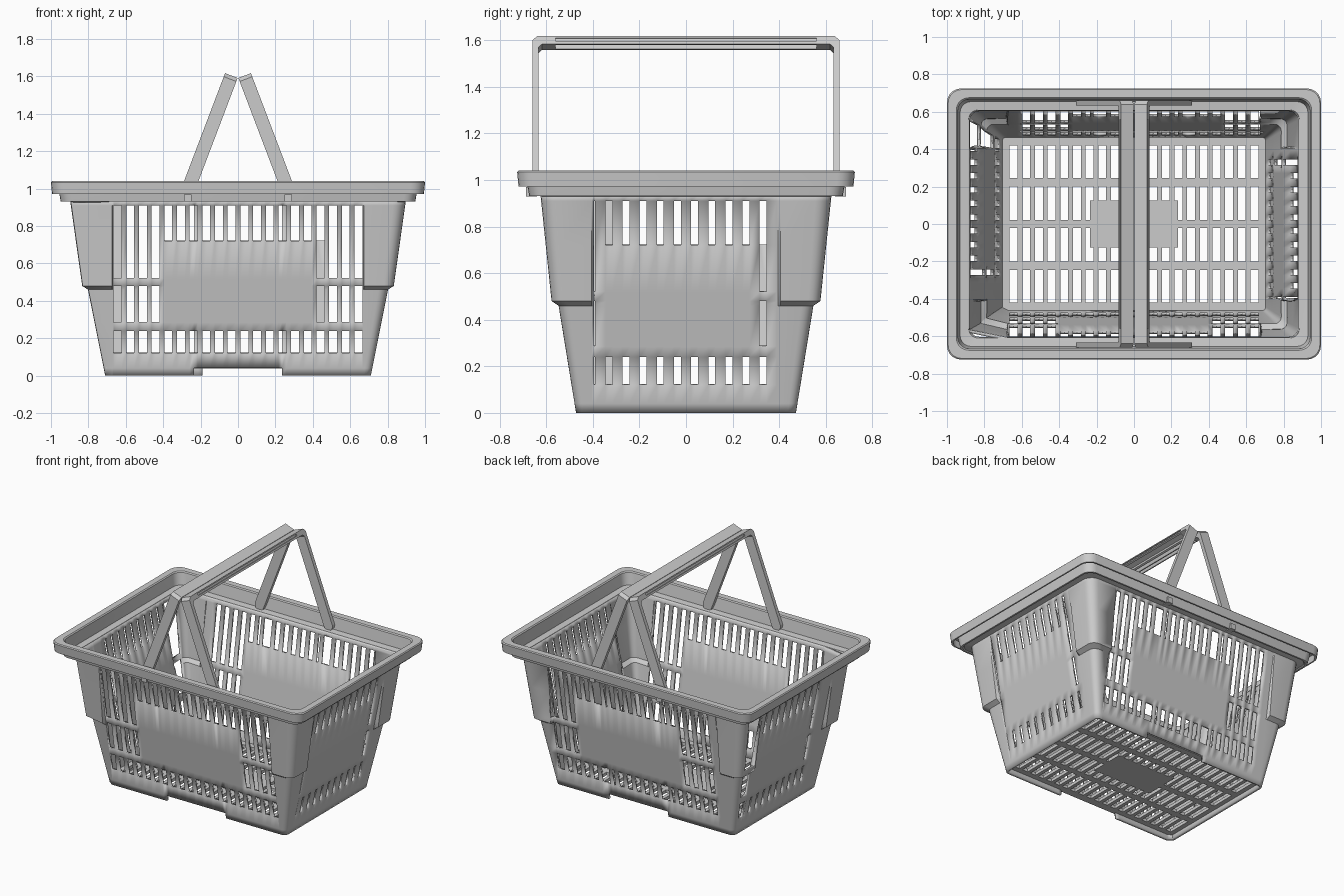
import bpy, bmesh, math
from mathutils import Matrix, Vector

if "Cube" in bpy.data.objects:
    bpy.data.objects.remove(bpy.data.objects["Cube"])

SEG = 5


def finish(name, bm, recalc=True):
    if recalc:
        bmesh.ops.recalc_face_normals(bm, faces=bm.faces)
    me = bpy.data.meshes.new(name)
    bm.to_mesh(me)
    bm.free()
    ob = bpy.data.objects.new(name, me)
    bpy.context.collection.objects.link(ob)
    return ob


def activate(ob):
    bpy.ops.object.select_all(action='DESELECT')
    ob.select_set(True)
    bpy.context.view_layer.objects.active = ob


def smooth(ob, angle=35):
    activate(ob)
    bpy.ops.object.shade_smooth_by_angle(angle=math.radians(angle))


def box(bm, lo, hi):
    size = [b - a for a, b in zip(lo, hi)]
    mid = [(a + b) / 2 for a, b in zip(lo, hi)]
    bmesh.ops.create_cube(bm, size=1, matrix=Matrix.Translation(mid) @ Matrix.Diagonal((*size, 1)))


def slots(n, half, width):
    """Intervals of n evenly spaced slots spanning -half..half."""
    pitch = (2 * half - width) / (n - 1)
    return [(-half + i * pitch, -half + i * pitch + width) for i in range(n)]


def inside(v, spans):
    return any(a < v < b for a, b in spans)


def ring(hx, hy, r, z, bulge=0, lines=((), ())):
    """Rounded rectangle, counter-clockwise; outer two lines per side carry the corner bulge."""
    pts = []
    for k in range(4):
        a, b = (hx, hy) if k % 2 == 0 else (hy, hx)
        us = lines[k % 2]
        loc = [(u, -b - (bulge if i in (0, len(us) - 1) else 0)) for i, u in enumerate(us)]
        for s in range(SEG + 1):
            t = math.pi / 2 * (s / SEG - 1)
            loc.append((a + bulge - r + r * math.cos(t), -(b + bulge - r) + r * math.sin(t)))
        c, sn = round(math.cos(k * math.pi / 2)), round(math.sin(k * math.pi / 2))
        pts += [Vector((x * c - y * sn, x * sn + y * c, z)) for x, y in loc]
    return pts


XS = slots(20, 0.665, 0.042)
YS = slots(11, 0.39, 0.044)

# Basket walls: lofted rings with slot cells left out
ux = sorted([-0.674, -0.667, 0.667, 0.674, -0.235, 0.235] + [v for s in XS for v in s])
uy = sorted([-0.405, -0.396, 0.396, 0.405] + [v for s in YS for v in s])
rows = [0, 0.04, 0.12, 0.24, 0.285, 0.46, 0.48, 0.52, 0.72, 0.91, 0.94]


def is_hole(side, u, z):
    if z < 0.04:
        return side == 0 and abs(u) < 0.235
    if not inside(u, YS if side else XS):
        return False
    if inside(z, [(0.12, 0.24), (0.72, 0.91)]):
        return True
    return inside(z, [(0.285, 0.48), (0.52, 0.72)]) and abs(u) > (0.34 if side else 0.415)


bm = bmesh.new()
grid = []
for z in rows:
    bulge = 0.027 * (0.94 - z) / 0.46 if z > 0.47 else 0
    pts = ring(0.71 + 0.2 * z, 0.472 + 0.163 * z, 0.035 + 0.035 * z, z, bulge, (ux, uy))
    grid.append([bm.verts.new(p) for p in pts])
keys = []
for k in range(4):
    us = ux if k % 2 == 0 else uy
    keys += [(k % 2, (p + q) / 2) for p, q in zip(us, us[1:])] + [(k % 2, 9)] * (SEG + 1)
n = len(keys)
for i in range(len(rows) - 1):
    for j in range(n):
        if not is_hole(*keys[j], (rows[i] + rows[i + 1]) / 2):
            m = (j + 1) % n
            bm.faces.new((grid[i][j], grid[i][m], grid[i + 1][m], grid[i + 1][j]))
bmesh.ops.delete(bm, geom=[v for v in bm.verts if not v.link_faces], context='VERTS')
walls = finish("basket_walls", bm, recalc=False)
smooth(walls)
sol = walls.modifiers.new("thickness", 'SOLIDIFY')
sol.thickness = 0.018
sol.offset = -1

# Slotted floor with a solid middle pad
fx = sorted([-0.702, 0.702, -0.235, 0.235] + [v for s in XS for v in s])
fy = sorted(s * v for s in (-1, 1) for v in (0.463, 0.42, 0.245, 0.20, 0.125, 0.022))
bm = bmesh.new()
vs = [[bm.verts.new((x, y, 0.06)) for x in fx] for y in fy]
for i in range(len(fy) - 1):
    for j in range(len(fx) - 1):
        x, y = (fx[j] + fx[j + 1]) / 2, abs(fy[i] + fy[i + 1]) / 2
        pad = abs(x) < 0.235 and y < 0.125
        if inside(x, XS) and inside(y, [(0.022, 0.2), (0.245, 0.42)]) and not pad:
            continue
        bm.faces.new((vs[i][j], vs[i][j + 1], vs[i + 1][j + 1], vs[i + 1][j]))
floor = finish("basket_floor", bm, recalc=False)
sol = floor.modifiers.new("thickness", 'SOLIDIFY')
sol.thickness = 0.022
sol.offset = -1

# Rim: closed cross-section (inset, z) swept around the opening
section = [(0.122, 0.925), (0.115, 0.945), (0.07, 0.95), (0.057, 1.033), (0.05, 1.04),
           (0.006, 1.04), (0, 1.034), (0.006, 0.972), (0.016, 0.972), (0.014, 1.022),
           (0.036, 1.022), (0.046, 0.965), (0.052, 0.932), (0.064, 0.932), (0.07, 0.938),
           (0.104, 0.93)]
bm = bmesh.new()
loops = [[bm.verts.new(p) for p in ring(1 - d, 0.725 - d, 0.075 - 0.2 * d, z)] for d, z in section]
for a, b in zip(loops, loops[1:] + loops[:1]):
    for j in range(len(a)):
        m = (j + 1) % len(a)
        bm.faces.new((a[j], a[m], b[m], b[j]))
smooth(finish("rim", bm))

# Two swinging handles that meet over the middle
LENGTH, START, HALF = 0.711, 0.04, 0.036
half_frame = [(0.66, START), (0.66, LENGTH - 0.02), (0.64, LENGTH)]
inner = [(0.633, START), (0.633, LENGTH - 0.05), (0.618, LENGTH - 0.036)]
outline = half_frame + [(-y, s) for y, s in reversed(half_frame)]
outline += [(-y, s) for y, s in inner] + list(reversed(inner))
for side, name in ((-1, "left_handle"), (1, "right_handle")):
    place = Matrix.Translation((side * 0.288, 0, 0.94)) @ Matrix.Rotation(-side * math.atan(0.38), 4, 'Y')
    bm = bmesh.new()
    face = bm.faces.new([bm.verts.new((-HALF, y, s)) for y, s in outline])
    ext = bmesh.ops.extrude_face_region(bm, geom=[face])["geom"]
    bmesh.ops.translate(bm, vec=(2 * HALF, 0, 0), verts=[e for e in ext if isinstance(e, bmesh.types.BMVert)])
    if len(bm.faces) < len(outline) + 2:
        bm.faces.new([v for v in face.verts])
    bm.transform(place)
    handle = finish(name, bm)

    # grip groove on the outer face and hollow underside
    bm = bmesh.new()
    xs = sorted((side * 0.028, side * 0.05))
    box(bm, (xs[0], -0.56, LENGTH - 0.022), (xs[1], 0.56, LENGTH - 0.008))
    box(bm, (-0.022, -0.56, LENGTH - 0.06), (0.022, 0.56, LENGTH - 0.014))
    bm.transform(place)
    cutter = finish("grip_cutter", bm)
    cutter.hide_render = True
    mod = handle.modifiers.new("grip", 'BOOLEAN')
    mod.operation = 'DIFFERENCE'
    mod.solver = 'EXACT'
    mod.object = cutter
    activate(handle)
    bpy.ops.object.modifier_apply(modifier=mod.name)
    bpy.data.objects.remove(cutter)

    # rounded pivot ends and pins through the rim
    bm = bmesh.new()
    for e in (-1, 1):
        bmesh.ops.create_cone(bm, cap_ends=True, segments=24, radius1=HALF, radius2=HALF, depth=0.027,
                              matrix=place @ Matrix.Translation((0, e * 0.6465, START))
                              @ Matrix.Rotation(math.pi / 2, 4, 'X'))
        ys = sorted((e * 0.64, e * 0.688))
        box(bm, (side * 0.268 - 0.02, ys[0], 0.93), (side * 0.268 + 0.02, ys[1], 0.97))
    smooth(finish(name + "_pivots", bm))
